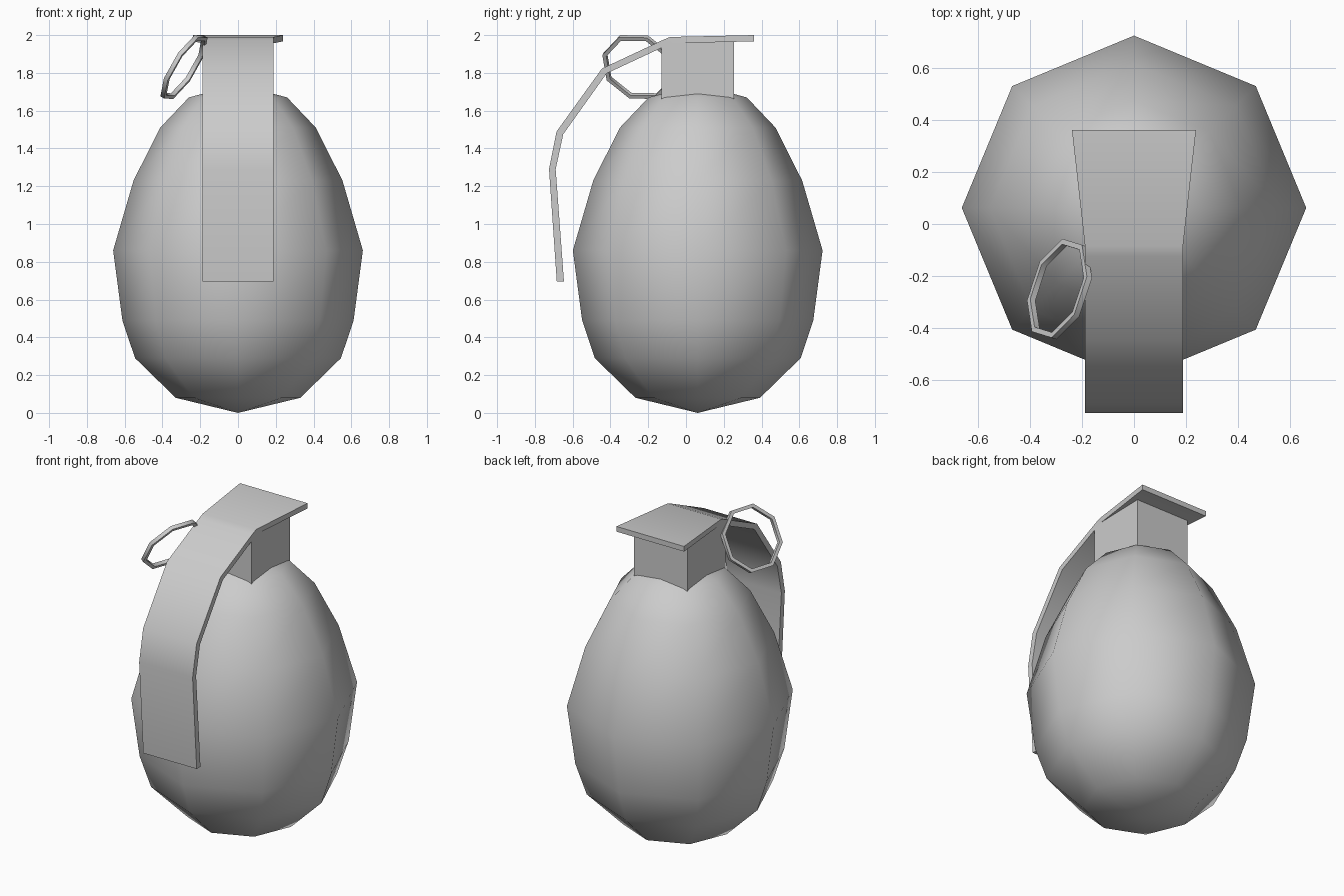
import bpy
from math import cos, sin, pi, radians
from mathutils import Vector

if "Cube" in bpy.data.objects:
    bpy.data.objects.remove(bpy.data.objects["Cube"])

CY = 0.062  # body axis in y


def make(name, verts, faces, angle=None):
    me = bpy.data.meshes.new(name)
    me.from_pydata([tuple(v) for v in verts], [], faces)
    ob = bpy.data.objects.new(name, me)
    bpy.context.collection.objects.link(ob)
    bpy.ops.object.select_all(action='DESELECT')
    ob.select_set(True)
    bpy.context.view_layer.objects.active = ob
    bpy.ops.object.mode_set(mode='EDIT')
    bpy.ops.mesh.select_all(action='SELECT')
    bpy.ops.mesh.normals_make_consistent(inside=False)
    bpy.ops.object.mode_set(mode='OBJECT')
    if angle:
        bpy.ops.object.shade_smooth_by_angle(angle=radians(angle))
    return ob


# Egg-shaped body: eight-sided lathe
profile = [(0.33, 0.08), (0.545, 0.29), (0.612, 0.49), (0.661, 0.86),
           (0.553, 1.23), (0.412, 1.51), (0.26, 1.67)]
N = 8
verts = [(r * cos(2 * pi * i / N), CY + r * sin(2 * pi * i / N), z)
         for r, z in profile for i in range(N)]
faces = [(k * N + i, k * N + (i + 1) % N, (k + 1) * N + (i + 1) % N, (k + 1) * N + i)
         for k in range(len(profile) - 1) for i in range(N)]
verts += [(0, CY, 0), (0, CY, 1.74)]
b, t, last = len(verts) - 2, len(verts) - 1, (len(profile) - 1) * N
for i in range(N):
    faces += [(b, (i + 1) % N, i), (t, last + i, last + (i + 1) % N)]
make("body", verts, faces, 80)

# Square neck block
bpy.ops.mesh.primitive_cube_add(size=1, location=(0, CY, 1.775))
neck = bpy.context.object
neck.name = "neck"
neck.scale = (0.376, 0.386, 0.38)

# Cap plate and safety lever: (half width, outer y, outer z, inner y, inner z)
lever = [(0.238, 0.36, 2.0, 0.36, 1.967), (0.188, -0.085, 1.99, -0.07, 1.957),
         (0.188, -0.125, 1.973, -0.12, 1.937), (0.188, -0.445, 1.823, -0.42, 1.797),
         (0.188, -0.685, 1.49, -0.65, 1.475), (0.188, -0.725, 1.29, -0.69, 1.29),
         (0.188, -0.684, 0.695, -0.646, 0.695)]
verts, faces = [], []
for w, oy, oz, iy, iz in lever:
    verts += [(-w, oy, oz), (w, oy, oz), (w, iy, iz), (-w, iy, iz)]
for k in range(len(lever) - 1):
    for j in range(4):
        a, c = 4 * k + j, 4 * k + (j + 1) % 4
        faces.append((a, c, c + 4, a + 4))
faces += [(0, 1, 2, 3), tuple(range(len(verts) - 4, len(verts)))]
make("lever", verts, faces, 40)

# Pull ring: tilted octagon with square section
center = Vector((-0.286, -0.25, 1.831))
n = Vector((0.818, -0.276, -0.506)).normalized()
u = Vector((0.065, -0.10, 0.16))
u = (u - n * u.dot(n)).normalized()
v = n.cross(u)
verts, faces = [], []
for i in range(8):
    d = u * cos(pi * i / 4) + v * sin(pi * i / 4)
    for r, h in [(0.203, -0.012), (0.203, 0.012), (0.181, 0.012), (0.181, -0.012)]:
        verts.append(center + d * r + n * h)
    for j in range(4):
        k = (j + 1) % 4
        m = (i + 1) % 8
        faces.append((4 * i + j, 4 * i + k, 4 * m + k, 4 * m + j))
make("pull_ring", verts, faces, 50)
